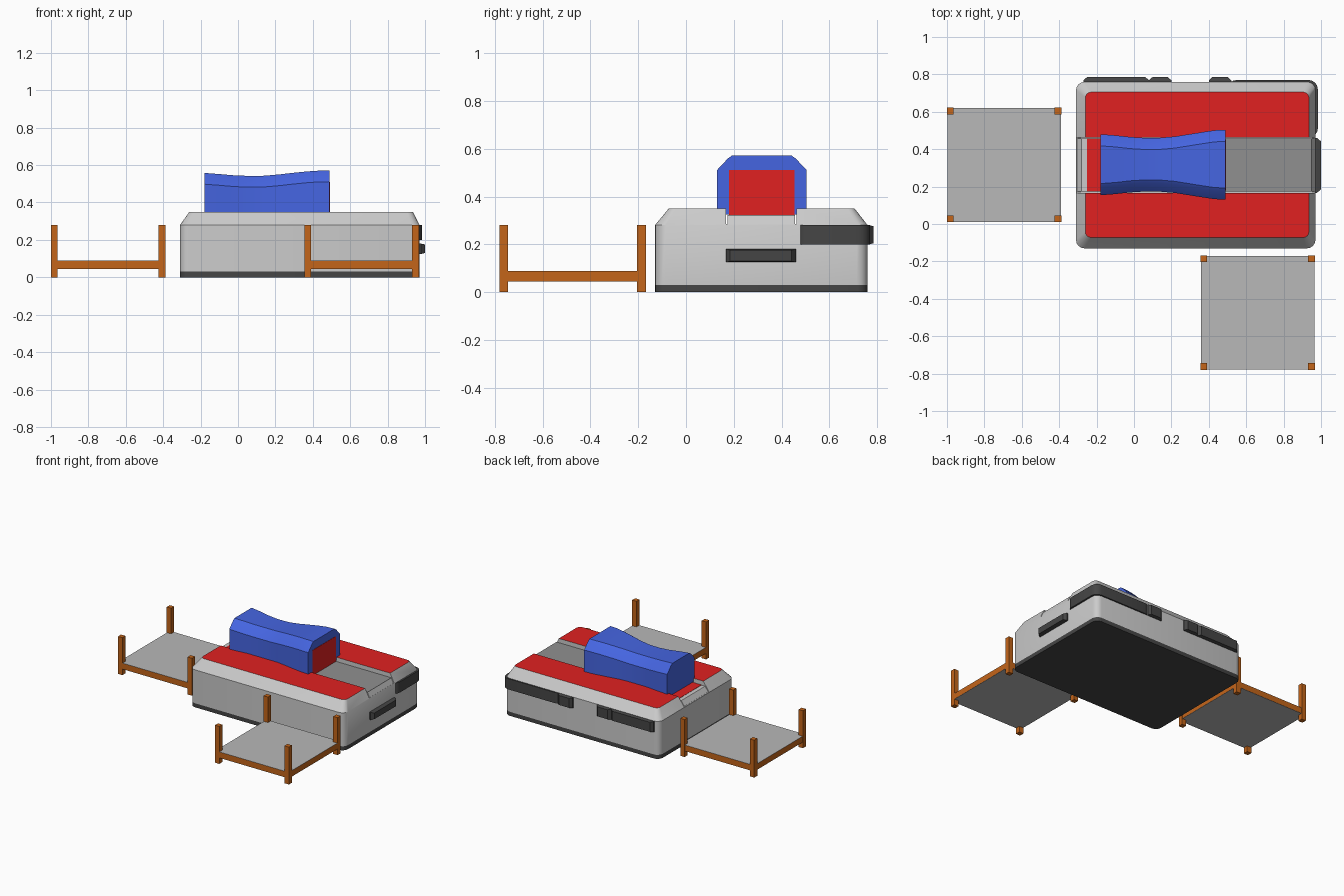
import bpy, bmesh
from math import cos, sin, pi, radians

if "Cube" in bpy.data.objects:
    bpy.data.objects.remove(bpy.data.objects["Cube"])


def material(name, r, g, b):
    m = bpy.data.materials.new(name)
    m.diffuse_color = (r, g, b, 1)
    m.use_nodes = True
    m.node_tree.nodes["Principled BSDF"].inputs["Base Color"].default_value = m.diffuse_color
    return m


GREY = material("light_grey", .6, .6, .6)
MID = material("mid_grey", .28, .28, .28)
PANEL = material("panel_grey", .48, .48, .48)
DARK = material("dark_grey", .06, .06, .06)
RED = material("red", .75, .015, .015)
BLUE = material("blue", .06, .13, .75)
WOOD = material("orange_brown", .55, .13, .01)


def loft(name, rings, mats, cap_mat=0, smooth=True):
    """Skin equal-length rings of points and cap both ends."""
    bm = bmesh.new()
    vs = [[bm.verts.new(p) for p in ring] for ring in rings]
    n = len(vs[0])
    for a, b in zip(vs, vs[1:]):
        for i in range(n):
            j = (i + 1) % n
            bm.faces.new((a[i], a[j], b[j], b[i]))
    bm.faces.new(vs[0][::-1])
    bm.faces.new(vs[-1]).material_index = cap_mat
    bmesh.ops.recalc_face_normals(bm, faces=bm.faces)
    me = bpy.data.meshes.new(name)
    bm.to_mesh(me)
    bm.free()
    for m in mats:
        me.materials.append(m)
    ob = bpy.data.objects.new(name, me)
    bpy.context.collection.objects.link(ob)
    if smooth:
        bpy.ops.object.select_all(action='DESELECT')
        ob.select_set(True)
        bpy.context.view_layer.objects.active = ob
        bpy.ops.object.shade_smooth_by_angle(angle=radians(28))
    return ob


def ring(x0, x1, y0, y1, z, r=0, seg=4):
    """Horizontal rectangle, with rounded corners when r > 0."""
    if r == 0:
        return [(x0, y0, z), (x1, y0, z), (x1, y1, z), (x0, y1, z)]
    pts = []
    for k, (cx, cy) in enumerate([(x1 - r, y1 - r), (x0 + r, y1 - r), (x0 + r, y0 + r), (x1 - r, y0 + r)]):
        for i in range(seg + 1):
            a = (k + i / seg) * pi / 2
            pts.append((cx + r * cos(a), cy + r * sin(a), z))
    return pts


def box(name, x0, x1, y0, y1, z0, z1, mat):
    return loft(name, [ring(x0, x1, y0, y1, z0), ring(x0, x1, y0, y1, z1)], [mat], smooth=False)


# Main body with sloped shoulders and red top
X0, X1, Y0, Y1 = -.31, .97, -.13, .76
body = loft("body", [ring(X0, X1, Y0, Y1, .03, .045),
                     ring(X0, X1, Y0, Y1, .28, .045),
                     ring(X0 + .05, X1 - .035, Y0 + .058, Y1 - .055, .35, .03)],
            [GREY, RED], cap_mat=1)
loft("base_band", [ring(X0, X1, Y0, Y1, 0, .045), ring(X0, X1, Y0, Y1, .03, .045)], [DARK])

# Channel cut along the top
cutter = box("channel_cutter", -.5, 1.2, .167, .463, .285, .5, GREY)
cutter.hide_render = True
cutter.hide_viewport = True
cut = body.modifiers.new("channel", 'BOOLEAN')
cut.object = cutter
cut.operation = 'DIFFERENCE'
cut.solver = 'EXACT'

# Raised channel floor with sloped ends
prof = [(X0 + .001, .27), (X0 + .001, .28), (X0 + .03, .32), (X1 - .02, .32), (X1 - .001, .28), (X1 - .001, .27)]
loft("channel_core", [[(x, y, z) for x, z in prof] for y in (.174, .456)], [GREY], smooth=False)
box("channel_floor", .45, .95, .174, .456, .318, .322, MID)
box("channel_red_end", -.25, -.1, .174, .456, .318, .322, RED)

# Waisted blue hood: x, half width, top height
stations = [(-.18, .163, .558), (-.1, .157, .552), (-.02, .148, .545), (.06, .143, .542), (.14, .144, .543),
            (.22, .151, .55), (.30, .164, .559), (.37, .175, .566), (.43, .184, .57), (.49, .187, .571)]
rings = []
for x, w, h in stations:
    half = [(w, .325), (w, h - .06), (w - .045, h - .012), (w - .062, h)]
    rings.append([(x, .317 + a, z) for a, z in half] + [(x, .317 - a, z) for a, z in half[::-1]])
loft("hood", rings, [BLUE])
box("hood_end_panel", .47, .492, .18, .453, .32, .51, RED)

# Dark trim wrapping the rear right corner
loft("corner_trim", [ring(.50, .983, .462, .77, z, .05) for z in (.2, .28)], [DARK])


def bumper(name, a, b, z0, z1, side, depth=.025, t=.018):
    """Tapered block standing out from the back or right wall."""
    out = []
    for d, s in ((-.02, 0), (.008, 0), (depth, t)):
        q = [(a + s, z0 + s / 4), (b - s, z0 + s / 4), (b - s, z1 - s / 4), (a + s, z1 - s / 4)]
        out.append([(u, Y1 + d, z) if side == 'back' else (X1 + d, u, z) for u, z in q])
    return loft(name, out, [DARK], smooth=False)


bumper("back_bumper_1", .40, .52, .2, .28, 'back')
bumper("back_bumper_2", .08, .2, .2, .28, 'back')
bumper("back_bumper_3", -.27, .08, .2, .28, 'back')
bumper("right_bumper", .167, .46, .125, .18, 'right', .03)

# Two low square platforms with corner posts
S, P = .612, .036
for k, (x, y) in enumerate([(-1.0, .01), (.355, -.78)], 1):
    e = .002
    box(f"platform_{k}_rails", x + e, x + S - e, y + e, y + S - e, .045, .088, WOOD)
    for z in (.044, .087):
        box(f"platform_{k}_panel", x + e, x + S - e, y + e, y + S - e, z, z + .002, PANEL)
    for px in (x, x + S - P):
        for py in (y, y + S - P):
            box(f"platform_{k}_post", px, px + P, py, py + P, 0, .28, WOOD)
